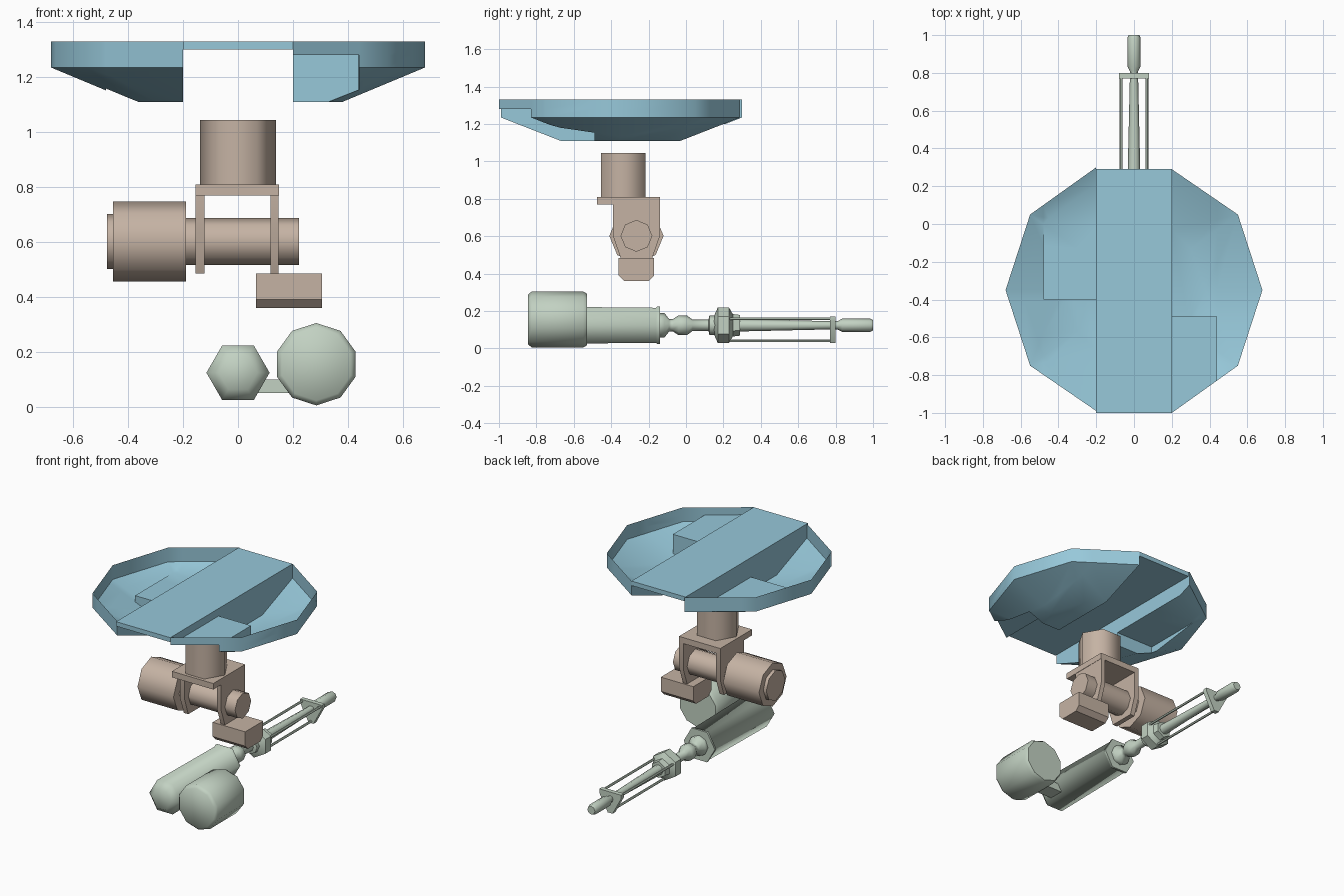
import bpy, bmesh, math
from mathutils import Vector, Matrix

cube = bpy.data.objects.get("Cube")
if cube:
    bpy.data.objects.remove(cube, do_unlink=True)


def material(name, rgb):
    m = bpy.data.materials.new(name)
    m.use_nodes = True
    m.diffuse_color = (*rgb, 1)
    m.node_tree.nodes["Principled BSDF"].inputs["Base Color"].default_value = (*rgb, 1)
    return m


BLUE = material("pale blue", (0.31, 0.58, 0.70))
TAN = material("warm tan", (0.56, 0.45, 0.37))
GREEN = material("sage green", (0.54, 0.64, 0.54))


def finish(name, bm, mat, angle=50):
    """Turn a bmesh into an object, smooth below the given angle."""
    bmesh.ops.recalc_face_normals(bm, faces=bm.faces[:])
    me = bpy.data.meshes.new(name)
    bm.to_mesh(me)
    bm.free()
    me.materials.append(mat)
    ob = bpy.data.objects.new(name, me)
    bpy.context.collection.objects.link(ob)
    bpy.ops.object.select_all(action='DESELECT')
    ob.select_set(True)
    bpy.context.view_layer.objects.active = ob
    bpy.ops.object.shade_smooth_by_angle(angle=math.radians(angle))
    return ob


def place(axis, t, a, b):
    return {'X': (t, a, b), 'Y': (a, t, b), 'Z': (a, b, t)}[axis]


def loft(name, rings, mat, angle):
    """Skin a list of closed rings and cap both ends."""
    bm = bmesh.new()
    vs = [[bm.verts.new(p) for p in ring] for ring in rings]
    n = len(vs[0])
    for lo, hi in zip(vs, vs[1:]):
        for i in range(n):
            j = (i + 1) % n
            bm.faces.new((lo[i], lo[j], hi[j], hi[i]))
    bm.faces.new(vs[0])
    bm.faces.new(vs[-1])
    return finish(name, bm, mat, angle)


def turned(name, axis, centre, profile, sides, mat, phase=0, angle=50):
    """Turned part: profile of (position along axis, radius)."""
    rings = []
    for t, r in profile:
        ring = []
        for i in range(sides):
            a = math.radians(phase) + math.tau * i / sides
            ring.append(place(axis, t, centre[0] + r * math.cos(a), centre[1] + r * math.sin(a)))
        rings.append(ring)
    return loft(name, rings, mat, angle)


def prism(name, axis, lo, hi, outline, mat):
    return loft(name, [[place(axis, t, a, b) for a, b in outline] for t in (lo, hi)], mat, 30)


# Dish: two open half bowls, each with a notch, joined by a flat strip
TOP, RIM, FLOOR, MID = 1.33, 1.235, 1.11, -0.35
rim = [(.2, -1), (.55, -.75), (.68, -.35), (.55, .05), (.2, .29)]
base = [(.2, -.68), (.3, -.57), (.38, -.35), (.3, -.13), (.2, -.03)]


def half_bowl(name, nx, ny, roof, turn):
    bm = bmesh.new()
    rings = [[bm.verts.new((x, y, z)) for x, y in pts]
             for pts, z in ((rim, TOP), (rim, RIM), (base, FLOOR))]
    for a, b in zip(rings, rings[1:]):
        for i in range(4):
            bm.faces.new((a[i], a[i + 1], b[i + 1], b[i]))
    bm.faces.new(rings[2])
    bm.faces.new([r[0] for r in rings] + [r[-1] for r in reversed(rings)])
    bmesh.ops.triangulate(bm, faces=bm.faces[:])
    # Cut along the notch borders
    for co, no in (((nx, 0, 0), (1, 0, 0)), ((0, ny, 0), (0, 1, 0)), ((0, 0, roof), (0, 0, 1))):
        bmesh.ops.bisect_plane(bm, geom=bm.verts[:] + bm.edges[:] + bm.faces[:],
                               plane_co=co, plane_no=no, dist=1e-5)
    bm.normal_update()

    def in_notch(f):
        c = f.calc_center_median()
        return c.x < nx - .002 and c.y < ny - .002 and c.z < roof - .001

    # Raise the notch floor to its roof, then remove what it leaves below
    low = [f for f in bm.faces if in_notch(f) and abs(f.normal.z) > .1]
    new = bmesh.ops.extrude_face_region(bm, geom=low)["geom"]
    for v in new:
        if isinstance(v, bmesh.types.BMVert):
            v.co.z = roof
    bmesh.ops.delete(bm, geom=[f for f in bm.faces if in_notch(f)], context='FACES')
    bmesh.ops.remove_doubles(bm, verts=bm.verts[:], dist=1e-4)
    bmesh.ops.dissolve_degenerate(bm, edges=bm.edges[:], dist=1e-4)
    if turn:
        bmesh.ops.rotate(bm, verts=bm.verts[:], cent=Vector((0, MID, 0)),
                         matrix=Matrix.Rotation(math.pi, 3, 'Z'))
    return finish(name, bm, BLUE, 55)


half_bowl("dish_left_half", .44, -.49, 1.28, False)
half_bowl("dish_right_half", .48, -.30, 1.20, True)
prism("dish_centre_strip", 'Z', 1.30, TOP, [(-.2, -1), (.2, -1), (.2, .29), (-.2, .29)], BLUE)

# Mount: post, forked bracket, motor and shaft
turned("mount_post", 'Z', (0, -.335), [(.81, .138), (1.045, .138)], 6, TAN, angle=65)
prism("bracket_top", 'Z', .77, .81,
      [(-.155, -.475), (.15, -.475), (.15, -.14), (-.155, -.14)], TAN)
leg = [(-.39, .81), (-.14, .81), (-.14, .60), (-.18, .485), (-.35, .485), (-.39, .60)]
prism("bracket_right_leg", 'X', -.155, -.122, leg, TAN)
prism("bracket_left_leg", 'X', .118, .148, leg, TAN)
AXLE = (-.265, .602)
turned("motor", 'X', AXLE, [(-.455, .145), (-.19, .145)], 8, TAN)
turned("motor_cap", 'X', AXLE, [(-.477, .1), (-.455, .1)], 8, TAN)
turned("shaft", 'X', AXLE, [(-.19, .085), (.223, .085)], 8, TAN)
prism("lower_block", 'X', .065, .305,
      [(-.36, .485), (-.36, .39), (-.33, .36), (-.2, .36), (-.17, .39), (-.17, .485)], TAN)

# Boom: hexagonal body, jointed neck, slim rod and tip
LINE = (0, .124)
turned("boom_body", 'Y', LINE,
       [(-.81, .07), (-.77, .115), (-.16, .108), (-.155, .115), (-.14, .115)], 6, GREEN, angle=65)
turned("boom_neck", 'Y', LINE,
       [(-.14, .065), (-.115, .065), (-.09, .033), (-.07, .033), (-.04, .053), (.005, .053),
        (.035, .03), (.12, .03), (.125, .052), (.16, .052)], 8, GREEN)
turned("boom_hub", 'Y', LINE,
       [(.15, .05), (.17, .095), (.23, .095), (.25, .06), (.29, .055)], 6, GREEN, phase=30)
turned("boom_rod", 'Y', LINE, [(.29, .033), (.77, .022)], 8, GREEN)
turned("boom_tip", 'Y', LINE, [(.79, .022), (.81, .022), (.835, .035), (.985, .035), (1, .028)],
       8, GREEN)

# Three guide rods and their triangular end plate
for label, x, z in (("left", .068, .158), ("right", -.068, .158), ("lower", 0, .042)):
    turned("guide_rod_" + label, 'Y', (x, z), [(.2, .008), (.78, .008)], 6, GREEN)
prism("end_plate", 'Y', .77, .8,
      [(-.08, .17), (.08, .17), (.08, .145), (.018, .03), (-.018, .03), (-.08, .145)], GREEN)

# Barrel beside the boom and its connecting bar
turned("barrel", 'Y', (.285, .155),
       [(-.845, .132), (-.825, .15), (-.55, .15), (-.53, .138)], 10, GREEN, phase=90)
prism("connecting_bar", 'X', .05, .22, [(-.72, .05), (-.62, .05), (-.62, .1), (-.72, .1)], GREEN)
